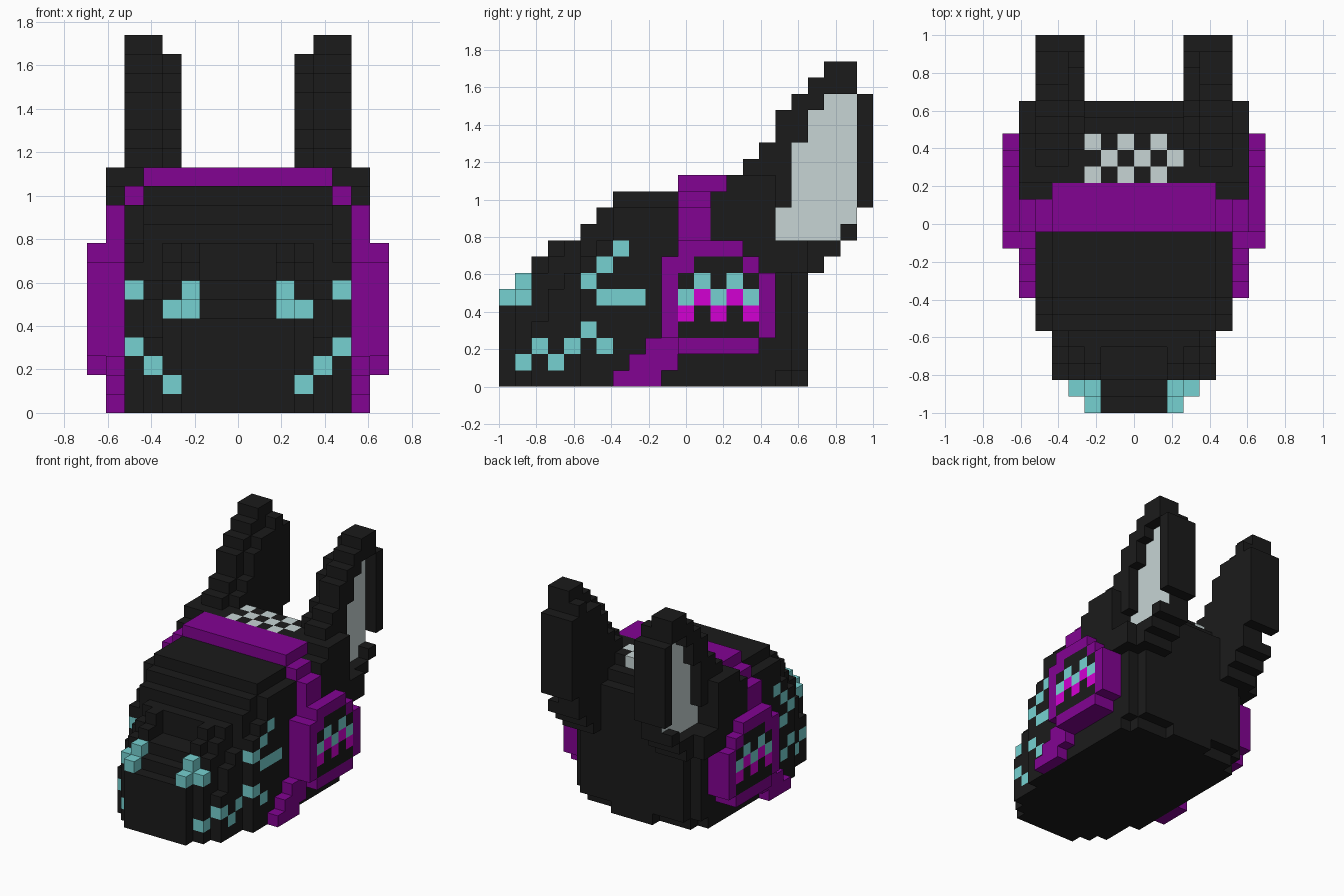
import bpy, bmesh

if "Cube" in bpy.data.objects:
    bpy.data.objects.remove(bpy.data.objects["Cube"])

U = 2 / 23                      # edge of one block
COLOURS = {
    "black": (0.011, 0.011, 0.011, 1),
    "purple": (0.225, 0.001, 0.29, 1),
    "teal": (0.18, 0.64, 0.64, 1),
    "pale_grey": (0.57, 0.66, 0.66, 1),
    "magenta": (0.65, 0.0, 0.65, 1),
}
NAMES = list(COLOURS)
mats = []
for name, rgba in COLOURS.items():
    mat = bpy.data.materials.new(name)
    mat.diffuse_color = rgba
    mat.use_nodes = True
    mat.node_tree.nodes["Principled BSDF"].inputs["Base Color"].default_value = mat.diffuse_color
    mats.append(mat)

cells = {}                      # (x, y, z) block -> (part, colour)


def box(part, colour, xs, ys, zs):
    """Fill mirrored blocks; ranges are half-open and x counts outwards."""
    for m in range(*xs):
        for j in range(*ys):
            for k in range(*zs):
                for i in (m, -1 - m):
                    cells[i, j, k] = (part, colour)


def carve(xs, ys, zs):
    """Remove mirrored blocks."""
    for m in range(*xs):
        for j in range(*ys):
            for k in range(*zs):
                for i in (m, -1 - m):
                    cells.pop((i, j, k), None)


def paint(colour, m, j, k):
    for i in (m, -1 - m):
        if (i, j, k) in cells:
            cells[i, j, k] = (cells[i, j, k][0], colour)


# Head: slices from muzzle to back, each (half width, top, top layer half width)
slices = [(3, 5, 3), (4, 6, 2), (5, 8, 4), (5, 9, 4), (5, 9, 4), (6, 10, 5), (6, 11, 5)]
slices += [(6, 12, 5)] * 4 + [(6, 13, 5)] * 6 + [(6, 12, 5), (5, 11, 5)]
for j, (w, top, w_top) in enumerate(slices):
    box("head", "black", (0, w), (j, j + 1), (0, top - 1))
    box("head", "black", (0, w_top), (j, j + 1), (top - 1, top))
# Rounded muzzle corners: (column, slice, new top)
for m, j, top in ((4, 2, 4), (4, 3, 6), (4, 4, 7), (3, 2, 7), (3, 3, 8), (5, 5, 8), (5, 6, 9)):
    carve((m, m + 1), (j, j + 1), (top, 13))
# Dip in the bridge of the nose
carve((0, 2), (2, 4), (7, 9))
# Undercut at the bottom of the back
carve((2, 5), (18, 19), (0, 1))
carve((5, 6), (17, 18), (0, 1))
# Shoulders beside the ears
box("head", "black", (5, 7), (13, 17), (9, 12))
box("head", "black", (5, 7), (14, 17), (12, 13))
box("head", "black", (6, 7), (15, 19), (7, 9))

# Nostrils
for m, j, k in ((2, 0, 5), (2, 1, 5), (3, 1, 5), (2, 1, 6)):
    box("nostrils", "teal", (m, m + 1), (j, j + 1), (k, k + 1))

# Zigzag markings on the sides of the muzzle
marks = ((1, 1), (2, 2), (3, 1), (4, 2), (5, 3), (6, 2),
         (7, 8), (6, 7), (5, 6), (6, 5), (7, 5), (8, 5))
for j, k in marks:
    outer = max(m for m in range(8) if (m, j, k) in cells)
    paint("teal", outer, j, k)

# Ears: (front, back) extent of each layer from z = 7 upwards
ear = [(15, 20), (15, 21), (15, 22), (15, 22), (15, 23), (15, 23), (15, 23),
       (16, 23), (17, 23), (17, 23), (18, 23), (19, 22), (20, 22)]
for n, (front, back) in enumerate(ear):
    box("ears", "black", (4, 6), (front, back), (7 + n, 8 + n))
    if n < 12:                  # inner column sits further back
        step = 2 if n == 11 else 1 if n > 5 else 0
        box("ears", "black", (3, 4), (front + step, back), (7 + n, 8 + n))
# Recessed pale inner ears
inner = [(17, 21), (17, 22), (18, 22), (18, 22), (18, 22), (18, 22),
         (19, 22), (19, 22), (20, 22)]
for n, (front, back) in enumerate(inner):
    carve((5, 6), (front, back), (9 + n, 10 + n))
    for j in range(front, back):
        paint("pale_grey", 4, j, 9 + n)

# Headband over the top, with straps running down to the chin
box("headband", "purple", (0, 5), (11, 14), (12, 13))
box("headband", "purple", (5, 6), (11, 13), (11, 12))
box("headband", "purple", (6, 7), (11, 13), (8, 11))
box("headband", "purple", (6, 7), (7, 10), (0, 1))
box("headband", "purple", (6, 7), (8, 11), (1, 2))
box("headband", "purple", (6, 7), (9, 11), (2, 3))

# Round cheek pads
for ys, zs in (((11, 16), (2, 3)), ((10, 17), (3, 7)), ((10, 16), (7, 8)), ((11, 15), (8, 9))):
    box("cheek_pads", "purple", (6, 8), ys, zs)
# Painted face of the pads, bottom row first
key = {"k": "black", "t": "teal", "m": "magenta", "p": "purple"}
for n, row in enumerate(("kkkkk", "mkmkm", "tmtmt", "ktktk", "pkkkp")):
    for c, letter in enumerate(row):
        paint(key[letter], 7, 11 + c, 3 + n)

# Chequered patch on top of the head
for j, first in ((14, -3), (15, -2), (16, -3)):
    for i in range(first, first + 6, 2):
        cells[i, j, 12] = ("head", "pale_grey")

# Unit faces of a block, counter-clockwise from outside
FACES = {
    (1, 0, 0): ((1, 0, 0), (1, 1, 0), (1, 1, 1), (1, 0, 1)),
    (-1, 0, 0): ((0, 0, 0), (0, 0, 1), (0, 1, 1), (0, 1, 0)),
    (0, 1, 0): ((0, 1, 0), (0, 1, 1), (1, 1, 1), (1, 1, 0)),
    (0, -1, 0): ((0, 0, 0), (1, 0, 0), (1, 0, 1), (0, 0, 1)),
    (0, 0, 1): ((0, 0, 1), (1, 0, 1), (1, 1, 1), (0, 1, 1)),
    (0, 0, -1): ((0, 0, 0), (0, 1, 0), (1, 1, 0), (1, 0, 0)),
}

# Build each part from its exposed block faces
for part in ("head", "nostrils", "ears", "headband", "cheek_pads"):
    bm = bmesh.new()
    verts = {}
    for (i, j, k), (owner, colour) in cells.items():
        if owner != part:
            continue
        for (dx, dy, dz), corners in FACES.items():
            if (i + dx, j + dy, k + dz) in cells:
                continue
            loop = []
            for a, b, c in corners:
                p = (i + a, j + b, k + c)
                if p not in verts:
                    verts[p] = bm.verts.new((p[0] * U, p[1] * U - 1, p[2] * U))
                loop.append(verts[p])
            # The inner ear is pale on its sideways faces only
            shown = "black" if part == "ears" and dx == 0 else colour
            bm.faces.new(loop).material_index = NAMES.index(shown)
    mesh = bpy.data.meshes.new(part)
    bm.to_mesh(mesh)
    bm.free()
    for mat in mats:
        mesh.materials.append(mat)
    bpy.context.collection.objects.link(bpy.data.objects.new(part, mesh))
